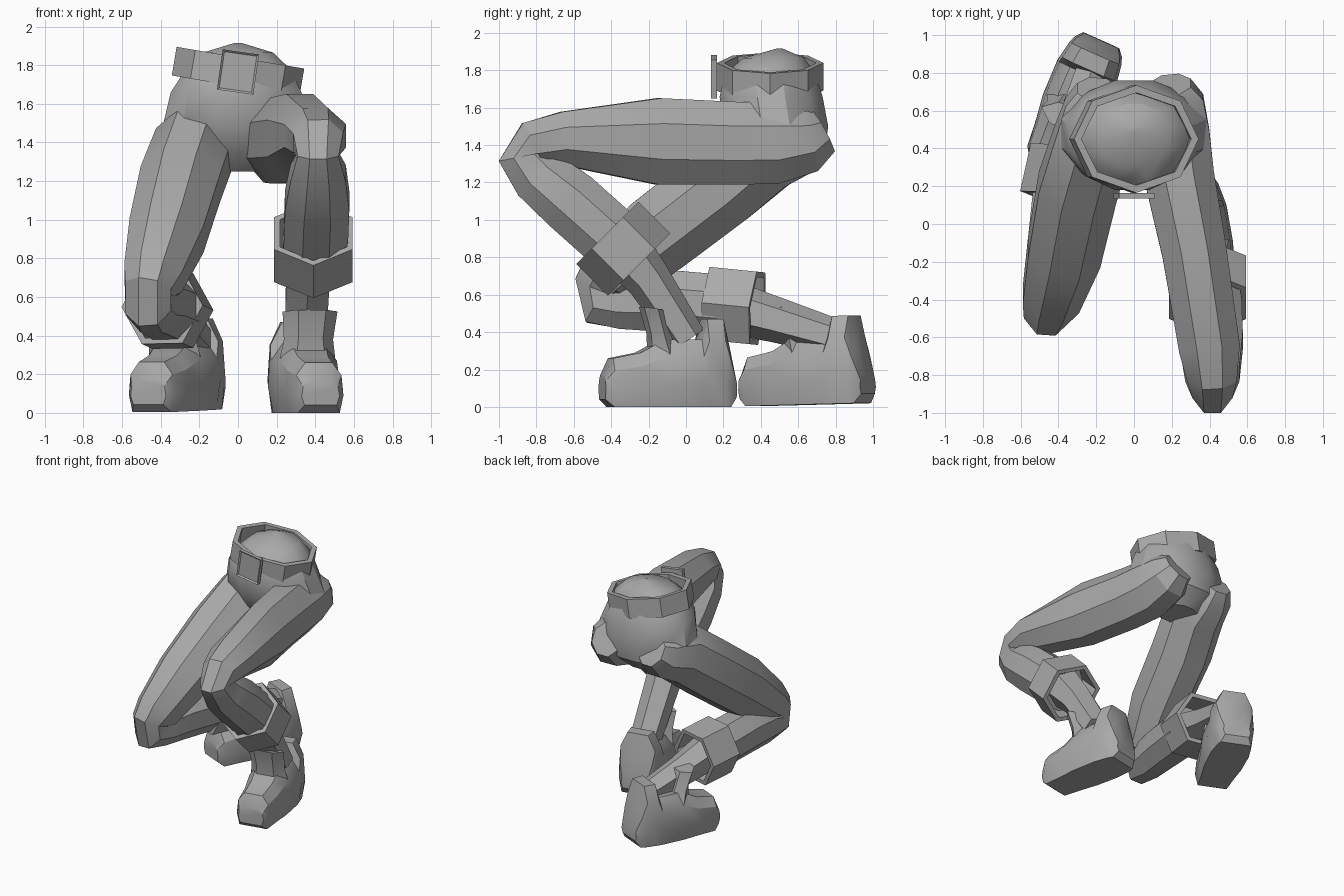
import bpy, bmesh, math
from mathutils import Vector, Matrix

cube = bpy.data.objects.get("Cube")
if cube:
    bpy.data.objects.remove(cube, do_unlink=True)

grey = bpy.data.materials.new("plain grey")
grey.use_nodes = True
COLOUR = (0.4, 0.4, 0.4, 1)
grey.diffuse_color = COLOUR
grey.node_tree.nodes["Principled BSDF"].inputs["Base Color"].default_value = COLOUR


def finish(name, bm, matrix=None, smooth=30):
    """Turn a bmesh into a named grey object."""
    if matrix:
        bm.transform(matrix)
    bmesh.ops.recalc_face_normals(bm, faces=bm.faces)
    mesh = bpy.data.meshes.new(name)
    bm.to_mesh(mesh)
    bm.free()
    mesh.materials.append(grey)
    ob = bpy.data.objects.new(name, mesh)
    bpy.context.collection.objects.link(ob)
    bpy.ops.object.select_all(action='DESELECT')
    ob.select_set(True)
    bpy.context.view_layer.objects.active = ob
    bpy.ops.object.shade_smooth_by_angle(angle=math.radians(smooth))
    return ob


def skin(bm, rings, closed=False):
    """Join rings of points with quads, then cap the ends or close the loop."""
    rings = [[bm.verts.new(p) for p in r] for r in rings]
    n = len(rings[0])
    for a, b in zip(rings, rings[1:] + (rings[:1] if closed else [])):
        for i in range(n):
            j = (i + 1) % n
            bm.faces.new((a[i], a[j], b[j], b[i]))
    if not closed:
        bm.faces.new(rings[0])
        bm.faces.new(rings[-1])


def loft(name, sections, sides=8, phase=0.5, axis=None, closed=False, matrix=None):
    """Sections are (x, y, z, half width, half depth) along a limb."""
    centres = [Vector(s[:3]) for s in sections]
    rings = []
    for i, s in enumerate(sections):
        t = axis or centres[min(i + 1, len(centres) - 1)] - centres[max(i - 1, 0)]
        t = Vector(t).normalized()
        u = (Vector((1, 0, 0)) - t * t.x).normalized()
        v = t.cross(u)
        ring = []
        for k in range(sides):
            a = (k + phase) * math.tau / sides
            ring.append(centres[i] + u * math.cos(a) * s[3] + v * math.sin(a) * s[4])
        rings.append(ring)
    bm = bmesh.new()
    skin(bm, rings, closed)
    return finish(name, bm, matrix)


def band(name, centre, axis, half, rx, ry, wall, sides, phase):
    """Open faceted ring with a wall thickness."""
    c, d = Vector(centre), Vector(axis).normalized() * half
    lo, hi = c - d, c + d
    ring = [(*lo, rx, ry), (*hi, rx, ry), (*hi, rx - wall, ry - wall), (*lo, rx - wall, ry - wall)]
    return loft(name, ring, sides, phase, axis, True)


# Pelvis with a shallow domed top
loft("pelvis", [(0, .5, 1.25, .16, .13), (0, .5, 1.36, .32, .25), (0, .48, 1.5, .4, .29),
                (-.01, .455, 1.66, .35, .285), (0, .45, 1.78, .28, .25), (0, .47, 1.865, .19, .17),
                (0, .5, 1.915, .02, .02)], 12, 0.5, (0, 0, 1))

# Belt, dropped toward the left hip, with a framed buckle
band("belt", (0, .45, 1.765), (.17, 0, 1), .075, .335, .285, .04, 8, 0)
bm = bmesh.new()
bmesh.ops.create_cube(bm, size=1, matrix=Matrix.Diagonal((.19, .03, .21, 1)))
front = [f for f in bm.faces if f.normal.y < -.9]
bmesh.ops.inset_region(bm, faces=front, thickness=.015, depth=0)
bmesh.ops.translate(bm, verts=front[0].verts, vec=(0, .01, 0))
finish("buckle", bm, Matrix.Translation((0, .15, 1.765)) @ Matrix.Rotation(.14, 4, 'Y'))

# Raised left leg, bent at the knee
loft("left_leg", [(.19, .735, 1.47, .12, .13), (.2, .66, 1.43, .18, .19), (.21, .48, 1.41, .205, .235),
                  (.24, .25, 1.41, .2, .24), (.32, -.15, 1.42, .185, .25),
                  (.4, -.66, 1.435, .175, .155), (.415, -.82, 1.4, .14, .14),
                  (.415, -.865, 1.34, .115, .15), (.415, -.79, 1.24, .155, .165),
                  (.41, -.62, 1.1, .18, .185), (.4, -.34, .85, .18, .185)])
band("left_cuff", (.39, -.335, .845), (0, 1, -1), .12, .235, .235, .035, 6, .5)
loft("left_ankle", [(.38, -.34, .85, .14, .15), (.36, -.2, .68, .13, .12), (.35, .01, .36, .12, .1)], 6)

# Lowered right leg, bent at the knee
loft("right_leg", [(-.19, .71, 1.48, .12, .13), (-.2, .63, 1.43, .175, .19),
                   (-.225, .43, 1.375, .22, .24), (-.3, .19, 1.18, .225, .24),
                   (-.37, -.15, .92, .21, .235), (-.44, -.4, .7, .165, .185),
                   (-.465, -.45, .64, .13, .16), (-.465, -.45, .57, .13, .155),
                   (-.45, -.35, .57, .145, .165),
                   (-.42, -.15, .57, .16, .18), (-.365, .2, .54, .18, .18)])
band("right_cuff", (-.365, .255, .54), (.22, 1, -.1), .13, .215, .225, .035, 6, 0)
loft("right_ankle", [(-.365, .25, .53, .15, .14), (-.31, .5, .46, .12, .12), (-.22, .8, .37, .1, .1)], 6)


def boot(side, matrix):
    """Chunky boot: toe at -y, raised heel tab and tongue."""
    outline = [(-.85, 0), (-1, .35), (-.92, .75), (-.55, 1), (.55, 1), (.92, .75), (1, .35), (.85, 0)]
    # distance along the foot, half width, bottom, top
    profile = [(-.365, .1, .04, .17), (-.32, .13, 0, .26), (-.17, .145, 0, .29), (-.04, .165, 0, .36),
               (.16, .17, 0, .36), (.19, .165, 0, .47), (.28, .15, 0, .47), (.315, .135, 0, .32),
               (.35, .105, .05, .15)]
    bm = bmesh.new()
    skin(bm, [[(a * w, y, lo + b * (hi - lo)) for a, b in outline] for y, w, lo, hi in profile])
    finish(side + "_boot", bm, matrix)
    loft(side + "_tongue", [(0, -.02, .26, .15, .1), (0, -.05, .38, .13, .07), (0, -.09, .525, .145, .07)],
         6, 0, (0, .15, 1), False, matrix)


boot("left", Matrix.Translation((.355, -.09, 0)) @ Matrix.Rotation(.2, 4, 'Z'))
boot("right", Matrix.Translation((-.315, .655, .012)) @ Matrix.Rotation(-.42, 4, 'Z') @ Matrix.Rotation(.025, 4, 'X'))
